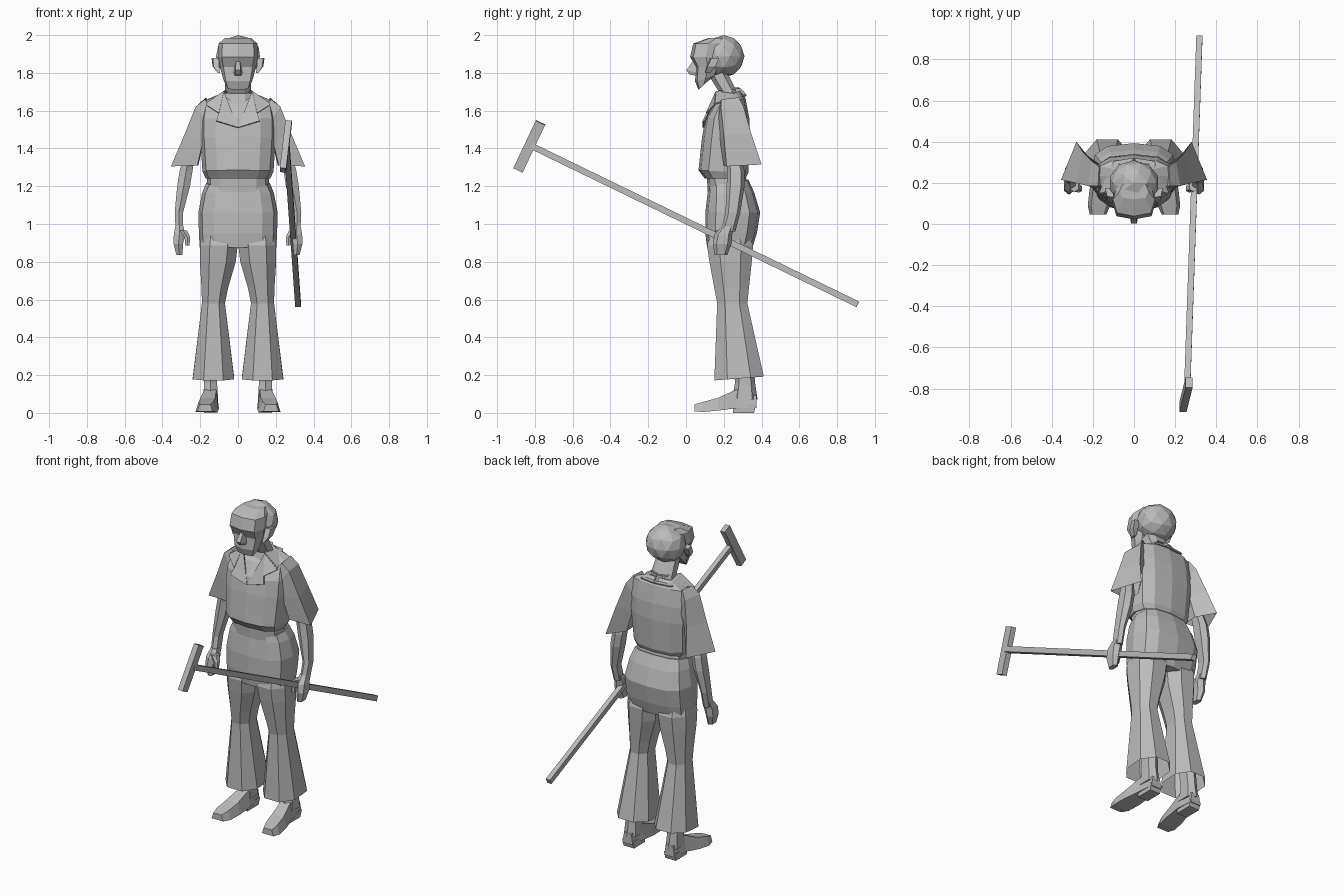
import bpy, bmesh, math
from mathutils import Vector, Matrix

grey = bpy.data.materials.new("plain_grey")
grey.diffuse_color = (0.5, 0.5, 0.5, 1)


def finish(name, bm):
    bmesh.ops.recalc_face_normals(bm, faces=bm.faces[:])
    me = bpy.data.meshes.new(name)
    bm.to_mesh(me)
    bm.free()
    me.materials.append(grey)
    ob = bpy.data.objects.new(name, me)
    bpy.context.collection.objects.link(ob)
    return ob


def skin_rings(name, rings, side=1, open_start=False):
    """Joins rings of points into a form; side=-1 mirrors it in x."""
    bm = bmesh.new()
    vs = [[bm.verts.new((p[0] * side, p[1], p[2])) for p in r] for r in rings]
    n = len(vs[0])
    for a, b in zip(vs, vs[1:]):
        for i in range(n):
            j = (i + 1) % n
            bm.faces.new((a[i], a[j], b[j], b[i]))
    if not open_start:
        bm.faces.new(vs[0])
    bm.faces.new(vs[-1])
    return finish(name, bm)


def ring(cx, rx, yf, yb, zf, zb=None, n=8, power=0.75, turn=0.5):
    """Rounded-box ring between a front and a back y, with its own z at each."""
    zb = zf if zb is None else zb
    top = math.cos(2 * math.pi * turn / n)
    pts = []
    for i in range(n):
        a = 2 * math.pi * (i + turn) / n
        c, s = math.cos(a) / top, math.sin(a) / top
        c = math.copysign(abs(c) ** power, c) if abs(c) > 1e-6 else 0
        s = math.copysign(abs(s) ** power, s) if abs(s) > 1e-6 else 0
        t = (s + 1) / 2
        pts.append((cx + rx * c, yf + (yb - yf) * t, zf + (zb - zf) * t))
    return pts


def loft(name, specs, side=1, open_start=False, **kw):
    return skin_rings(name, [ring(*s, **kw) for s in specs], side, open_start)


def plate(name, pts, side=1, thick=0.009):
    bm = bmesh.new()
    vs = [bm.verts.new((p[0] * side, p[1], p[2])) for p in pts]
    for i in range(1, len(vs) - 1):
        bm.faces.new((vs[0], vs[i], vs[i + 1]))
    ob = finish(name, bm)
    mod = ob.modifiers.new("thickness", 'SOLIDIFY')
    mod.thickness = thick
    mod.offset = 0
    return ob


def bar(name, a, b, w, h):
    """Rectangular bar from a to b, w wide across x."""
    a, b = Vector(a), Vector(b)
    d = (b - a).normalized()
    u = (Vector((1, 0, 0)) - d * d.x).normalized()
    v = d.cross(u)
    corners = [(1, 1), (-1, 1), (-1, -1), (1, -1)]
    return skin_rings(name, [[p + u * w / 2 * i + v * h / 2 * j for i, j in corners]
                             for p in (a, b)])


# Skull
bm = bmesh.new()
bmesh.ops.create_icosphere(bm, subdivisions=2, radius=1,
                           matrix=Matrix.Translation((0, 0.2, 1.888))
                           @ Matrix.Diagonal((0.122, 0.11, 0.112, 1)))
finish("skull", bm)

# Face with an overhanging brow, a centre edge and a narrow chin
loft("face", [(0, 0.066, 0.066, 0.12, 1.71, 1.76), (0, 0.08, 0.048, 0.16, 1.755, 1.79),
              (0, 0.095, 0.052, 0.18, 1.83), (0, 0.106, 0.022, 0.19, 1.885),
              (0, 0.102, 0.038, 0.2, 1.955), (0, 0.07, 0.12, 0.2, 1.985)], power=0.62, turn=0)

# Nose
skin_rings("nose", [[(-0.012, 0.06, 1.86), (0.012, 0.06, 1.86), (0.01, 0.035, 1.86), (-0.01, 0.035, 1.86)],
                    [(-0.024, 0.06, 1.80), (0.024, 0.06, 1.80), (0.014, 0.002, 1.815), (-0.014, 0.002, 1.815)],
                    [(-0.02, 0.06, 1.785), (0.02, 0.06, 1.785), (0.01, 0.02, 1.79), (-0.01, 0.02, 1.79)]])

# Neck, leaning forward
loft("neck", [(0, 0.08, 0.16, 0.28, 1.62, 1.66), (0, 0.07, 0.18, 0.262, 1.69, 1.715),
              (0, 0.064, 0.125, 0.215, 1.78, 1.81)])

# Shirt body, open at the hem
loft("shirt", [(0, 0.17, 0.10, 0.315, 1.24), (0, 0.188, 0.066, 0.33, 1.285, 1.27),
               (0, 0.2, 0.085, 0.34, 1.46), (0, 0.2, 0.103, 0.335, 1.56),
               (0, 0.185, 0.15, 0.315, 1.635, 1.665), (0, 0.085, 0.18, 0.285, 1.665, 1.705)],
     n=12, power=0.75, turn=0)

# Waistband under the shirt hem
loft("waistband", [(0, 0.163, 0.115, 0.33, 1.17, 1.2), (0, 0.163, 0.11, 0.315, 1.26)],
     n=12, power=0.75, turn=0)

# Hips of the trousers
loft("hips", [(0, 0.203, 0.112, 0.352, 0.875), (0, 0.207, 0.102, 0.375, 0.95),
              (0, 0.21, 0.102, 0.393, 1.06), (0, 0.19, 0.115, 0.362, 1.165),
              (0, 0.168, 0.12, 0.33, 1.20, 1.235)], n=12, power=0.7, turn=0)

for side, label in ((-1, "left"), (1, "right")):
    # Ear
    skin_rings(label + "_ear", [
        [(0.095, 0.10, 1.80), (0.108, 0.10, 1.80), (0.108, 0.13, 1.80), (0.095, 0.13, 1.80)],
        [(0.10, 0.11, 1.835), (0.13, 0.115, 1.835), (0.134, 0.155, 1.835), (0.10, 0.155, 1.835)],
        [(0.10, 0.13, 1.88), (0.132, 0.135, 1.88), (0.14, 0.175, 1.875), (0.10, 0.175, 1.875)]], side)

    # Open collar: lapel, its notched wing and the band round the neck
    plate(label + "_lapel", [(0.0, 0.092, 1.51), (0.075, 0.16, 1.70), (0.10, 0.118, 1.60),
                             (0.115, 0.092, 1.545)], side)
    plate(label + "_collar_wing", [(0.075, 0.16, 1.70), (0.168, 0.152, 1.63), (0.10, 0.108, 1.585)], side)
    plate(label + "_collar", [(0.075, 0.16, 1.70), (0.05, 0.275, 1.72), (0, 0.285, 1.72),
                              (0, 0.32, 1.68), (0.10, 0.305, 1.68), (0.168, 0.152, 1.635)], side)

    # Wide pointed sleeve, open at the hem
    skin_rings(label + "_sleeve", [
        [(0.355, 0.215, 1.305), (0.28, 0.40, 1.315), (0.21, 0.29, 1.31), (0.215, 0.2, 1.31)],
        [(0.285, 0.2, 1.47), (0.245, 0.345, 1.48), (0.18, 0.275, 1.44), (0.185, 0.18, 1.44)],
        [(0.225, 0.185, 1.62), (0.205, 0.305, 1.62), (0.15, 0.28, 1.53), (0.165, 0.165, 1.54)],
        [(0.175, 0.185, 1.66), (0.17, 0.28, 1.67), (0.13, 0.27, 1.60), (0.13, 0.18, 1.60)]],
        side, True)

    # Bare arm and wrist
    loft(label + "_arm", [(0.25, 0.028, 0.215, 0.275, 1.40), (0.275, 0.034, 0.222, 0.305, 1.28),
                          (0.288, 0.034, 0.22, 0.305, 1.2), (0.313, 0.022, 0.213, 0.283, 1.06),
                          (0.31, 0.02, 0.188, 0.257, 0.96)], side, n=6)

    # Hand with curled fingers and a thumb
    loft(label + "_hand", [(0.31, 0.021, 0.195, 0.25, 0.99), (0.31, 0.03, 0.157, 0.24, 0.945),
                           (0.316, 0.025, 0.147, 0.235, 0.895), (0.31, 0.016, 0.155, 0.215, 0.835)], side, n=6)
    loft(label + "_thumb", [(0.29, 0.02, 0.16, 0.21, 0.965), (0.268, 0.015, 0.155, 0.19, 0.93),
                            (0.268, 0.011, 0.155, 0.18, 0.885)], side, n=6)

    # Flared trouser leg, open at the hem
    loft(label + "_trouser_leg", [(0.13, 0.11, 0.15, 0.412, 0.172, 0.192),
                                  (0.13, 0.061, 0.165, 0.325, 0.58),
                                  (0.123, 0.07, 0.15, 0.333, 0.66),
                                  (0.107, 0.095, 0.124, 0.348, 0.80),
                                  (0.102, 0.1, 0.112, 0.355, 0.885),
                                  (0.1, 0.085, 0.14, 0.32, 0.98)], side, True, power=0.85)

    # Ankle
    loft(label + "_ankle", [(0.145, 0.04, 0.25, 0.372, 0.07), (0.145, 0.034, 0.265, 0.36, 0.16),
                            (0.14, 0.036, 0.25, 0.35, 0.30)], side, n=6)

    # Shoe, running from heel to toe, and its raised heel
    skin_rings(label + "_shoe", [
        [(cx - w, y, z0), (cx + w, y, z0), (cx + w * 0.7, y, z1), (cx - w * 0.7, y, z1)]
        for cx, w, y, z0, z1 in ((0.145, 0.036, 0.372, 0.025, 0.09), (0.145, 0.044, 0.27, 0.025, 0.125),
                                 (0.16, 0.056, 0.17, 0.012, 0.08), (0.17, 0.055, 0.09, 0.005, 0.058),
                                 (0.175, 0.04, 0.045, 0.008, 0.045))], side)
    loft(label + "_heel", [(0.145, 0.036, 0.25, 0.36, 0), (0.145, 0.038, 0.25, 0.372, 0.045)],
         side, n=4, power=0.4)

# Long-handled mallet held in the right hand
bar("mallet_handle", (0.258, -0.82, 1.414), (0.318, 0.909, 0.575), 0.03, 0.033)
bar("mallet_head", (0.238, -0.889, 1.285), (0.268, -0.77, 1.537), 0.034, 0.055)
